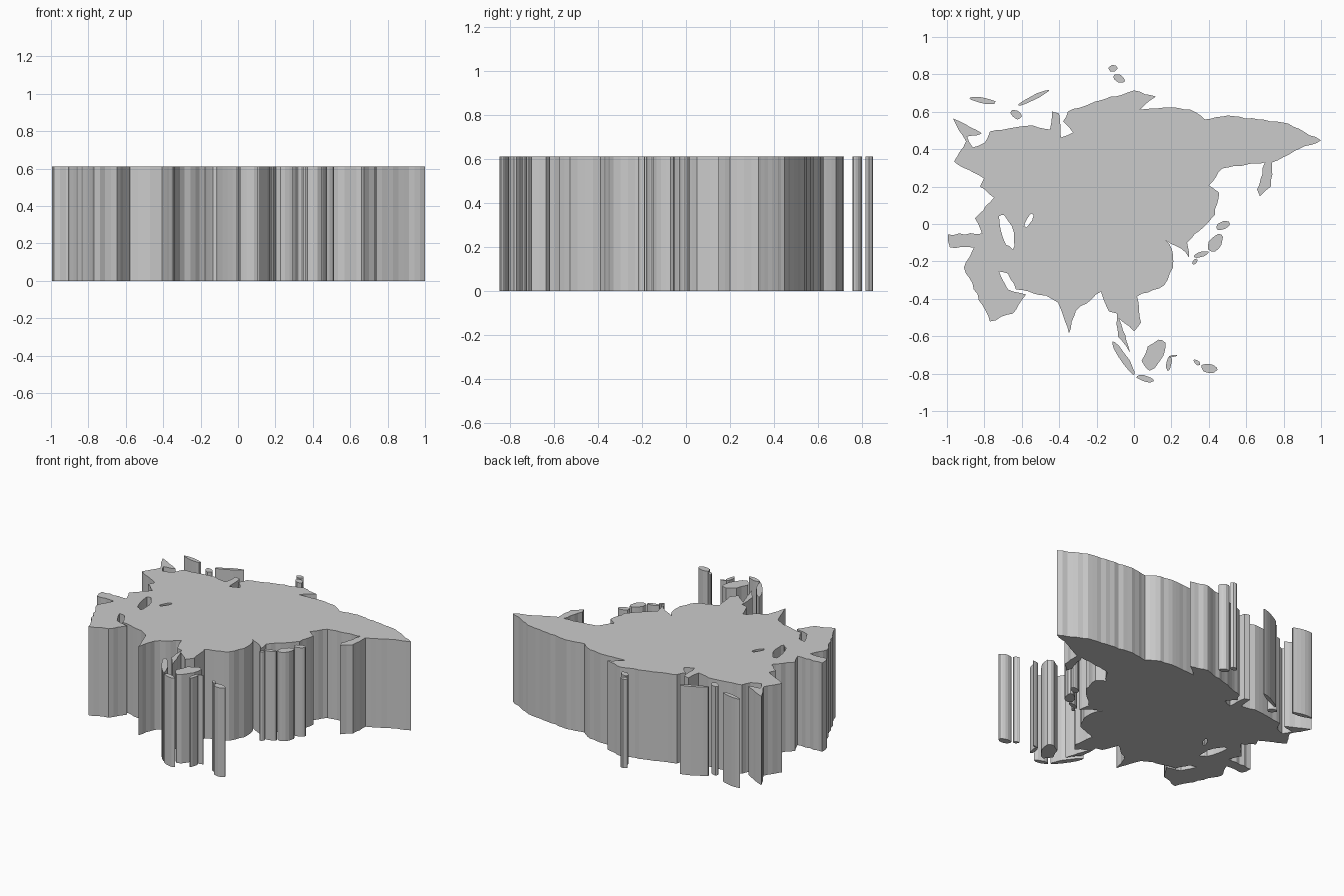
import bpy
import random
from math import sin, cos, radians, pi
from mathutils import Vector

if "Cube" in bpy.data.objects:
    bpy.data.objects.remove(bpy.data.objects["Cube"])

random.seed(4)
HEIGHT = 0.61
ORIGIN, SCALE = Vector((1134, 224.5)), 187   # map units (v runs down) -> model units

# Main capes and bays of the mainland, clockwise from the north-west
mainland_capes = [
    (953, 119), (982, 134), (967, 137), (973, 148), (985, 143), (990, 132), (1033, 126),
    (1050, 130), (1052, 112), (1059, 114), (1061, 138), (1073, 133), (1063, 122), (1068, 112),
    (1100, 101), (1134, 91), (1156, 97), (1140, 110), (1168, 108), (1190, 110), (1205, 120),
    (1228, 116), (1288, 124), (1321, 141), (1300, 149), (1272, 163), (1271, 187), (1260, 197),
    (1257, 190), (1265, 163), (1222, 169), (1209, 186), (1219, 193), (1215, 215), (1187, 243),
    (1189, 258), (1181, 249), (1166, 241), (1172, 250), (1173, 268), (1164, 286), (1137, 297),
    (1141, 323), (1134, 332), (1119, 319), (1130, 353), (1118, 337), (1117, 314), (1109, 312),
    (1101, 292), (1076, 311), (1069, 334), (1058, 303), (1046, 296), (1016, 290), (1008, 274),
    (999, 272), (1008, 290), (1026, 295), (1013, 314), (990, 322), (964, 268), (974, 248),
    (950, 248), (948, 235), (982, 234), (975, 219), (994, 198), (980, 187), (984, 179),
    (954, 162), (966, 142)]

# Blobs: centre u, v, half length, half width, angle
lakes = [(1007, 232, 18, 6, -72), (1029, 221, 8, 2.5, 60)]
islands = {
    "northwest_island": (983, 101, 13, 3, -10),
    "arctic_long_island": (1034, 98, 17, 2.3, 27),
    "arctic_small_island": (1016, 115, 6, 4, -35),
    "far_north_island": (1113, 69, 4.5, 3.5, 0),
    "far_north_lower_island": (1119, 79, 6, 3.5, -30),
    "east_upper_island": (1223, 226, 7, 4, 20),
    "east_main_island": (1215, 244, 10, 6, 55),
    "east_side_island": (1201, 255, 8, 2.5, 20),
    "east_lower_island": (1195, 262, 3.5, 2, 50),
    "southwest_long_island": (1124, 359, 20, 3.5, -56),
    "south_thin_island": (1145, 379, 9, 3, -15),
    "south_large_island": (1154, 355, 17, 9, 60),
    "south_forked_island": (1169, 364, 7, 2.5, 80),
    "south_fork_tip": (1173, 356.5, 4, 1, 10),
    "southeast_island": (1209, 369, 8, 4.5, -10),
    "southeast_tail_island": (1197, 363, 4, 2, -40),
}


def rugged(capes, step=6, wobble=0.9):
    """Break the runs between capes into short, slightly wavy coast pieces."""
    coast = []
    for i, cape in enumerate(capes):
        a, b = Vector(cape), Vector(capes[(i + 1) % len(capes)])
        side = (b - a).orthogonal().normalized()
        count = max(1, round((b - a).length / step))
        coast.append(a)
        for k in range(1, count):
            coast.append(a.lerp(b, k / count) + side * random.uniform(-wobble, wobble))
    return coast


def blob(u, v, length, width, angle, sides=14):
    """Uneven ellipse for an island or a lake."""
    turn, points = radians(angle), []
    for k in range(sides):
        t = 2 * pi * k / sides
        r = random.uniform(0.88, 1.1)
        x, y = length * r * cos(t), width * r * sin(t)
        points.append(Vector((u + x * cos(turn) - y * sin(turn),
                              v - x * sin(turn) - y * cos(turn))))
    return points


def extrude_outline(name, *outlines):
    """Filled outlines (later ones become holes) raised into a flat slab."""
    curve = bpy.data.curves.new(name, 'CURVE')
    curve.dimensions = '2D'
    curve.fill_mode = 'BOTH'
    curve.extrude = HEIGHT / 2
    for outline in outlines:
        spline = curve.splines.new('POLY')
        spline.points.add(len(outline) - 1)
        for point, spot in zip(spline.points, outline):
            d = (spot - ORIGIN) / SCALE
            point.co = (d.x, -d.y, 0, 1)
        spline.use_cyclic_u = True
    obj = bpy.data.objects.new(name, curve)
    obj.location.z = HEIGHT / 2
    bpy.context.collection.objects.link(obj)
    bpy.ops.object.select_all(action='DESELECT')
    obj.select_set(True)
    bpy.context.view_layer.objects.active = obj
    bpy.ops.object.convert(target='MESH')
    # Join caps to walls
    bpy.ops.object.mode_set(mode='EDIT')
    bpy.ops.mesh.select_all(action='SELECT')
    bpy.ops.mesh.remove_doubles(threshold=0.0005)
    bpy.ops.mesh.normals_make_consistent(inside=False)
    bpy.ops.object.mode_set(mode='OBJECT')
    bpy.ops.object.shade_flat()


extrude_outline("mainland", rugged(mainland_capes), *[blob(*lake) for lake in lakes])
for island_name, shape in islands.items():
    extrude_outline(island_name, blob(*shape))
